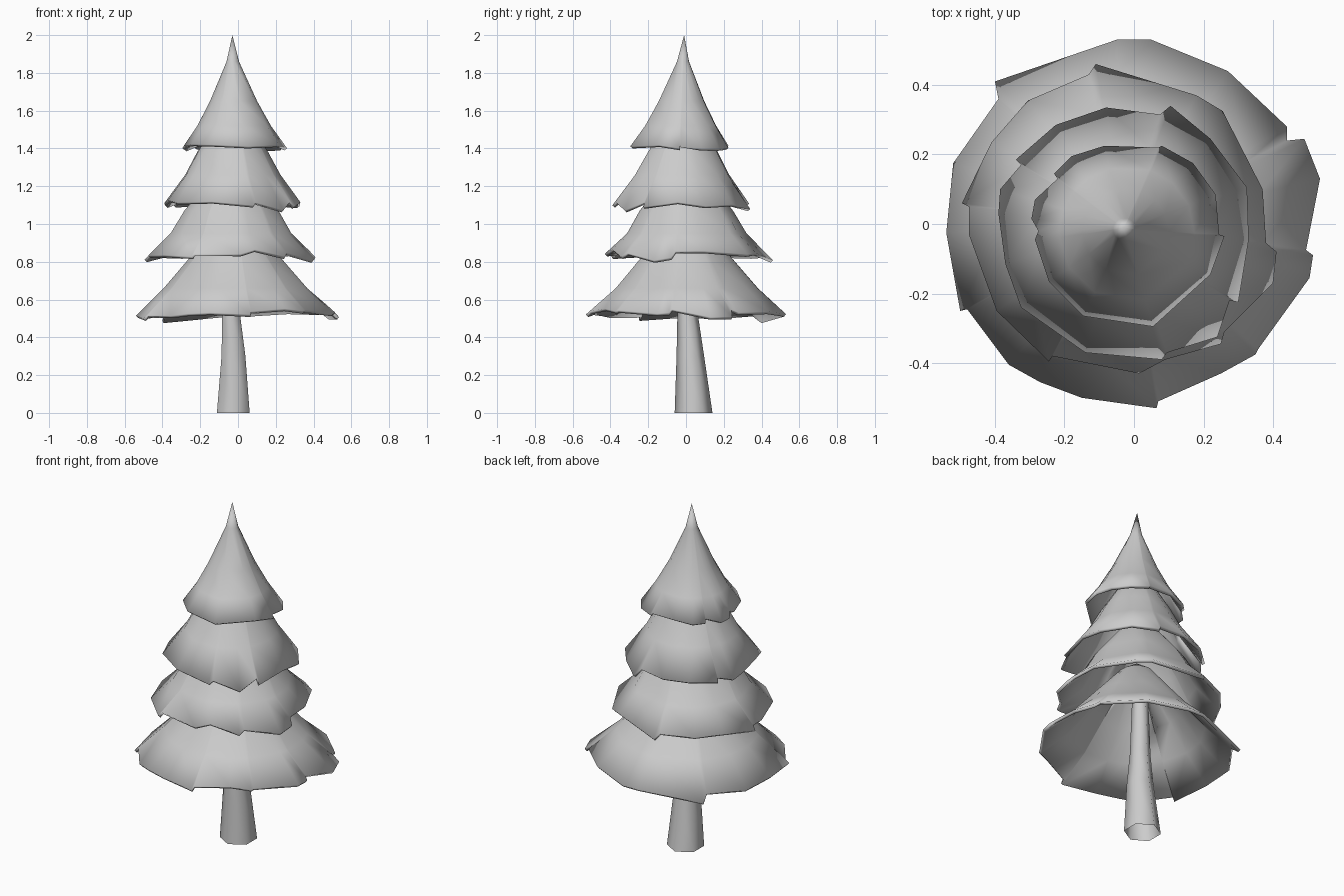
import bpy, bmesh
from math import sin, cos, atan2, hypot, tau, exp

if "Cube" in bpy.data.objects:
    bpy.data.objects.remove(bpy.data.objects["Cube"])


def finish(bm, name, angle):
    me = bpy.data.meshes.new(name)
    bm.to_mesh(me)
    bm.free()
    ob = bpy.data.objects.new(name, me)
    bpy.context.collection.objects.link(ob)
    bpy.ops.object.select_all(action='DESELECT')
    ob.select_set(True)
    bpy.context.view_layer.objects.active = ob
    bpy.ops.object.shade_smooth_by_angle(angle=angle)
    return ob


def bridge(bm, upper, lower):
    n = len(lower)
    for i in range(n):
        j = (i + 1) % n
        bm.faces.new((upper[i], lower[i], lower[j], upper[j]))


def smoothed(polar, a):
    """Outline radius at angle a with the notches averaged away."""
    w = [exp(-(1 - cos(a - b)) * 6) for b, _ in polar]
    return sum(k * r for k, (_, r) in zip(w, polar)) / sum(w)


def tier(name, axis, apex, rings, rim_z, slope, outline):
    """Hollow skirt: apex, smooth rings (radius, z), then a ragged rim on the same slope."""
    bm = bmesh.new()
    polar = sorted((atan2(y - axis[1], x - axis[0]), hypot(x - axis[0], y - axis[1]))
                   for x, y in outline)
    mean = sum(r for _, r in polar) / len(polar)
    top = bm.verts.new(apex)
    prev = None
    for radius, z in rings + [(None, rim_z)]:
        t = (apex[2] - z) / (apex[2] - rim_z)
        cx = apex[0] + (axis[0] - apex[0]) * t
        cy = apex[1] + (axis[1] - apex[1]) * t
        ring = []
        for a, r in polar:
            if radius is None:
                rr, zz = r, z - slope * (r - mean)
            else:
                rr, zz = radius * (1 + t * (smoothed(polar, a) / mean - 1)), z
            ring.append(bm.verts.new((cx + rr * cos(a), cy + rr * sin(a), zz)))
        if prev:
            bridge(bm, prev, ring)
        else:
            for i in range(len(ring)):
                bm.faces.new((top, ring[i], ring[(i + 1) % len(ring)]))
        prev = ring
    ob = finish(bm, name, 0.9)
    mod = ob.modifiers.new("thickness", 'SOLIDIFY')
    mod.thickness = 0.018
    mod.offset = -1
    return ob


# Four ragged skirts of foliage, bottom to top
tier("foliage_bottom", (0, 0), (-.02, 0, 1.06),
     [(.10, .99), (.26, .80), (.38, .66)], .525, .85,
     [(.05, .53), (-.05, .53), (-.40, .41), (-.39, .36), (-.52, .175), (-.54, -.025),
      (-.50, -.25), (-.48, -.245), (-.36, -.405), (-.27, -.455), (-.15, -.50),
      (.065, -.53), (.07, -.51), (.25, -.43), (.35, -.375), (.357, -.36),
      (.505, -.155), (.515, -.09), (.495, -.075), (.535, .13), (.49, .245),
      (.44, .24), (.44, .28), (.27, .44)])

tier("foliage_lower", (-.035, 0), (-.03, 0, 1.34),
     [(.10, 1.26), (.25, 1.07), (.32, .95)], .835, 1.0,
     [(-.11, .46), (-.13, .43), (-.305, .355), (-.41, .235), (-.495, .06),
      (-.475, .05), (-.475, -.03), (-.395, -.25), (-.245, -.395), (-.235, -.38),
      (.015, -.43), (.09, -.39), (.25, -.345), (.26, -.31), (.40, -.17),
      (.41, -.08), (.38, -.055), (.37, .10), (.255, .325), (.18, .37)])

tier("foliage_upper", (-.03, -.03), (-.03, -.01, 1.62),
     [(.08, 1.56), (.19, 1.38), (.255, 1.26)], 1.105, 1.1,
     [(-.08, .335), (.075, .315), (.105, .34), (.22, .245), (.325, .105),
      (.33, -.045), (.30, -.225), (.275, -.22), (.24, -.325), (.095, -.37),
      (.08, -.39), (-.14, -.37), (-.325, -.24), (-.37, -.115), (-.39, .03),
      (-.385, .10), (-.325, .17), (-.34, .185), (-.225, .285)])

tier("foliage_top", (-.02, -.035), (-.03, -.01, 2.0),
     [(.033, 1.86), (.125, 1.65), (.195, 1.52)], 1.41, 1.1,
     [(-.085, .225), (.07, .22), (.08, .225), (.17, .175), (.235, .085),
      (.245, -.03), (.26, -.035), (.22, -.145), (.055, -.295), (-.145, -.265),
      (-.245, -.165), (-.285, -.045), (-.275, -.02), (-.295, .015),
      (-.285, .07), (-.22, .13), (-.23, .145), (-.18, .195)])

# Hexagonal tapered, slightly leaning trunk, open at the base
bm = bmesh.new()
prev = None
for x, y, z, r in [(-.035, .01, .95, .04), (-.035, .01, .50, .056),
                   (-.024, .023, .30, .073), (-.025, .04, 0, .10)]:
    ring = [bm.verts.new((x + r * sin(-tau * i / 6), y + r * cos(tau * i / 6), z))
            for i in range(6)]
    if prev:
        bridge(bm, prev, ring)
    prev = ring
finish(bm, "trunk", 1.1)
